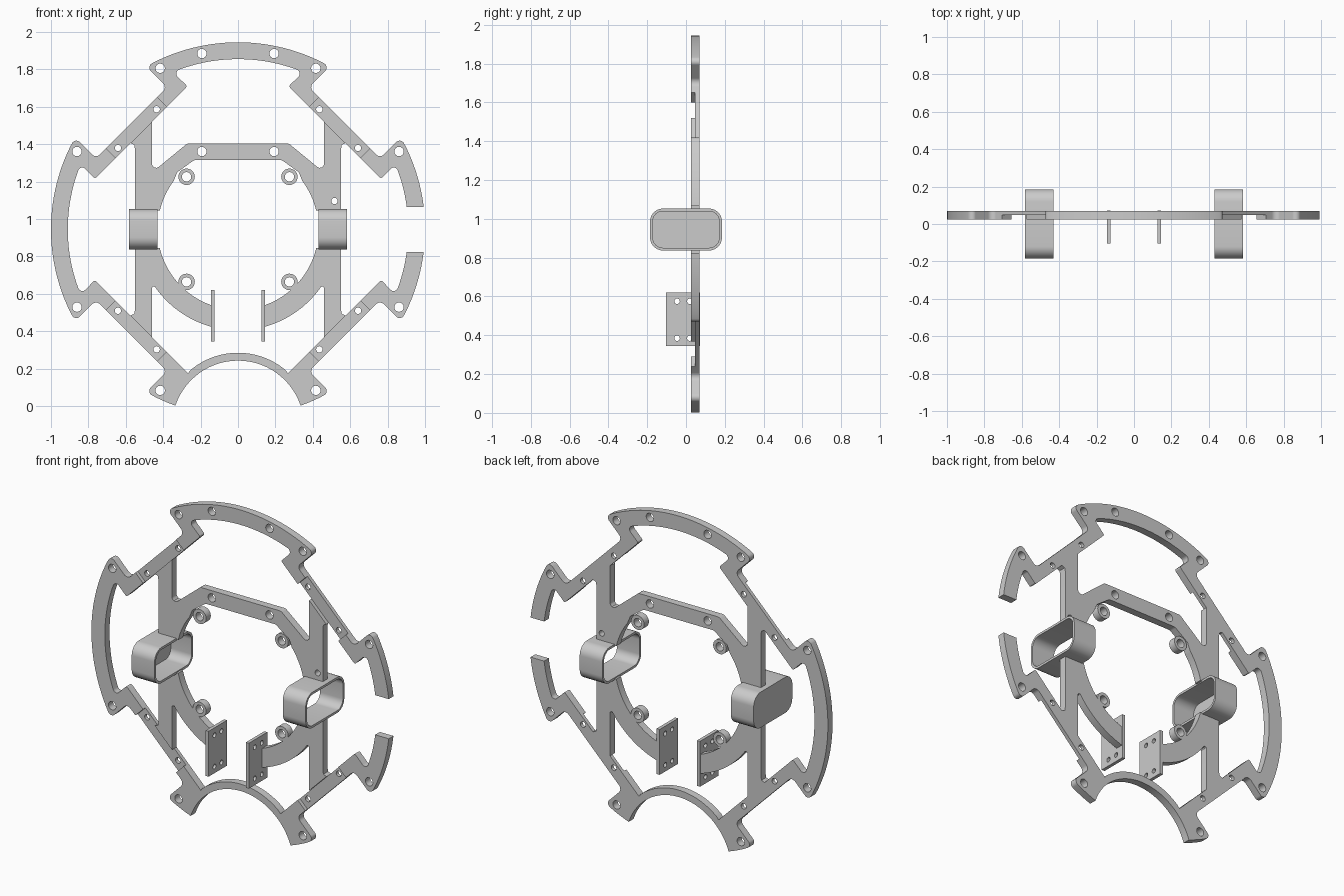
import bpy, bmesh
from math import sin, cos, asin, radians, pi
from mathutils import Matrix, Vector

if "Cube" in bpy.data.objects:
    bpy.data.objects.remove(bpy.data.objects["Cube"])

MID = 0.945                 # height of the ring centre
R_OUT, R_IN = 1.0, 0.91     # outer ring
PLATE = (0.025, 0.07)       # front and back of the flat frame
HOLE, SCREW = 0.025, 0.017
COLOUR = (0.6, 0.6, 0.6, 1)

grey = bpy.data.materials.new("light grey")
grey.use_nodes = True
grey.diffuse_color = COLOUR
grey.node_tree.nodes["Principled BSDF"].inputs["Base Color"].default_value = COLOUR


def arc(r, a, b, cx=0, cy=0, n=16):
    """Points along an arc, angles in degrees."""
    steps = [radians(a + (b - a) * i / n) for i in range(n + 1)]
    return [(cx + r * cos(t), cy + r * sin(t)) for t in steps]


def circle(x, y, r):
    return arc(r, 0, 345, x, y, 23)


def rounded(points):
    """Round each corner given as (x, y, radius)."""
    out = []
    for i, p in enumerate(points):
        c = Vector(p[:2])
        if len(p) < 3:
            out.append(c)
            continue
        u = (Vector(points[i - 1][:2]) - c).normalized()
        v = (Vector(points[(i + 1) % len(points)][:2]) - c).normalized()
        half = u.angle(v) / 2
        r = p[2]
        centre = c + (u + v).normalized() * (r / sin(half))
        reach = r * cos(half) / sin(half)
        start, end = c + u * reach - centre, c + v * reach - centre
        for k in range(7):
            out.append(centre + start.lerp(end, k / 6).normalized() * r)
    return out


def frame_matrix(y):
    return Matrix(((1, 0, 0, 0), (0, 0, 1, y), (0, 1, 0, MID), (0, 0, 0, 1)))


def side_matrix(x):
    return Matrix(((0, 0, 1, x), (1, 0, 0, 0), (0, 1, 0, MID), (0, 0, 0, 1)))


def flat_part(name, outlines, depth, matrix, sx=1, sz=1):
    """Fill an outline with holes, give it depth and mirror it by sx, sz."""
    curve = bpy.data.curves.new(name, "CURVE")
    curve.dimensions = "2D"
    curve.fill_mode = "BOTH"
    curve.extrude = (depth[1] - depth[0]) / 2
    for pts in outlines:
        spline = curve.splines.new("POLY")
        spline.points.add(len(pts) - 1)
        for sp, p in zip(spline.points, pts):
            sp.co = (p[0] * sx, p[1] * sz, 0, 1)
        spline.use_cyclic_u = True
    temp = bpy.data.objects.new(name + "_curve", curve)
    bpy.context.collection.objects.link(temp)
    mesh = bpy.data.meshes.new_from_object(temp)
    bpy.data.objects.remove(temp)
    mesh.transform(matrix(sum(depth) / 2))
    bm = bmesh.new()
    bm.from_mesh(mesh)
    bmesh.ops.remove_doubles(bm, verts=bm.verts, dist=1e-5)
    bmesh.ops.recalc_face_normals(bm, faces=bm.faces)
    bm.to_mesh(mesh)
    bm.free()
    mesh.materials.clear()
    mesh.materials.append(grey)
    ob = bpy.data.objects.new(name, mesh)
    bpy.context.collection.objects.link(ob)
    return ob


def swap(points):
    """Mirror about the diagonal, reversing the order."""
    return [(p[1], p[0], *p[2:]) for p in reversed(points)]


def outer_half(start):
    a = asin(start / R_OUT) * 180 / pi
    return arc(R_OUT, a, 26) + [(0.871, 0.491, 0.025), (0.759, 0.379, 0.03)]


def inner_half(start):
    a = asin(start / R_IN) * 180 / pi
    return [(0.765, 0.271, 0.01), (0.841, 0.348, 0.022)] + arc(R_IN, 20, a)


def cut_lap(ob, sx, sz):
    """Halve the thickness of the diagonal bar between its two steps."""
    bpy.ops.mesh.primitive_cube_add(size=1)
    cutter = bpy.context.object
    turn = Matrix.Rotation(radians(45 * sx * sz), 4, "Y")
    spot = Matrix.Translation((0.5435 * sx, 0.0, MID + 0.5435 * sz))
    cutter.matrix_world = spot @ turn @ Matrix.Diagonal((0.385, 0.095, 0.13, 1))
    mod = ob.modifiers.new("lap", "BOOLEAN")
    mod.operation = "DIFFERENCE"
    mod.solver = "EXACT"
    mod.object = cutter
    bpy.context.view_layer.update()
    result = ob.evaluated_get(bpy.context.evaluated_depsgraph_get())
    mesh = bpy.data.meshes.new_from_object(result)
    ob.modifiers.clear()
    ob.data = mesh
    mesh.materials.clear()
    mesh.materials.append(grey)
    bpy.data.objects.remove(cutter)


for sx, side in ((1, "left"), (-1, "right")):
    gap = 0.12 if sx > 0 else 0      # the ring is open on one side
    holes = [circle(0.861, 0.416, HOLE), circle(0.416, 0.861, HOLE),
             circle(0.642, 0.435, SCREW), circle(0.435, 0.642, SCREW)]

    # Upper outer ring with diagonal bar
    shape = outer_half(gap) + swap(outer_half(0)) + swap(inner_half(0)) + inner_half(gap)
    ring = flat_part(f"upper_ring_{side}", [rounded(shape), *holes, circle(0.193, 0.94, HOLE)],
                     PLATE, frame_matrix, sx, 1)
    cut_lap(ring, sx, 1)

    # Lower outer ring with diagonal bar, foot and half of the bottom arch
    arch = arc(0.353, -19.5, -90, 0, 1.055) + arc(0.395, -90, -50, 0, 1.055)
    shape = outer_half(gap) + swap(outer_half(0.335)) + arch + [(0.267, 0.769)] + inner_half(gap)
    ring = flat_part(f"lower_ring_{side}", [rounded(shape), *holes], PLATE, frame_matrix, sx, -1)
    cut_lap(ring, sx, -1)

    # Upright bar, from the cuff to the diagonal bar
    bar = [(0.551, 0.1), (0.551, 0.43), (0.555, 0.452), (0.575, 0.461), (0.46, 0.576)]

    # Upper inner frame
    shape = bar + [(0.46, 0.304, 0.022), (0.27, 0.46, 0.03), (0, 0.46), (0, 0.37),
                   (0.235, 0.37, 0.03), (0.325, 0.305, 0.02)] + arc(0.43, 37, 13.5)
    cuts = [circle(0.193, 0.416, HOLE)]
    if sx > 0:
        cuts.append(circle(0.516, 0.151, SCREW))
    flat_part(f"upper_inner_frame_{side}", [rounded(shape), *cuts], PLATE, frame_matrix, sx, 1)

    # Lower inner frame
    shape = bar + [(0.46, 0.283, 0.01)] + arc(0.54, 36, 74.5) + arc(0.43, 70.5, 13.5)
    flat_part(f"lower_inner_frame_{side}", [rounded(shape)], PLATE, frame_matrix, sx, -1)

    # Screw bosses on the inner frame
    for sz, level in ((1, "upper"), (-1, "lower")):
        flat_part(f"{level}_boss_{side}", [circle(0.275, 0.281, 0.044), circle(0.275, 0.281, HOLE)],
                  PLATE, frame_matrix, sx, sz)

    # Mounting plate at the end of the lower inner frame
    plate = [(-0.103, -0.6), (0.073, -0.6), (0.073, -0.325), (-0.103, -0.325)]
    screws = [circle(y, z, 0.014) for y in (-0.046, 0.02) for z in (-0.37, -0.56)]
    flat_part(f"mounting_plate_{side}", [plate, *screws],
              sorted((0.125 * sx, 0.145 * sx)), side_matrix)

    # Rounded cuff
    def rim(inset):
        y, z, r = 0.185 - inset, 0.108 - inset, 0.065 - inset
        return rounded([(-y, -z, r), (y, -z, r), (y, z, r), (-y, z, r)])

    flat_part(f"cuff_{side}", [rim(0), rim(0.014)], sorted((0.43 * sx, 0.583 * sx)), side_matrix)
    if sx < 0:
        flat_part("cuff_cap", [rim(0.013)], (-0.583, -0.57), side_matrix)

# Smooth the curved walls, keep the edges crisp
bpy.ops.object.select_all(action="DESELECT")
for ob in bpy.context.collection.objects:
    if ob.type == "MESH" and ob.data.materials and ob.data.materials[0] == grey:
        ob.select_set(True)
        bpy.context.view_layer.objects.active = ob
bpy.ops.object.shade_smooth_by_angle(angle=radians(30))
